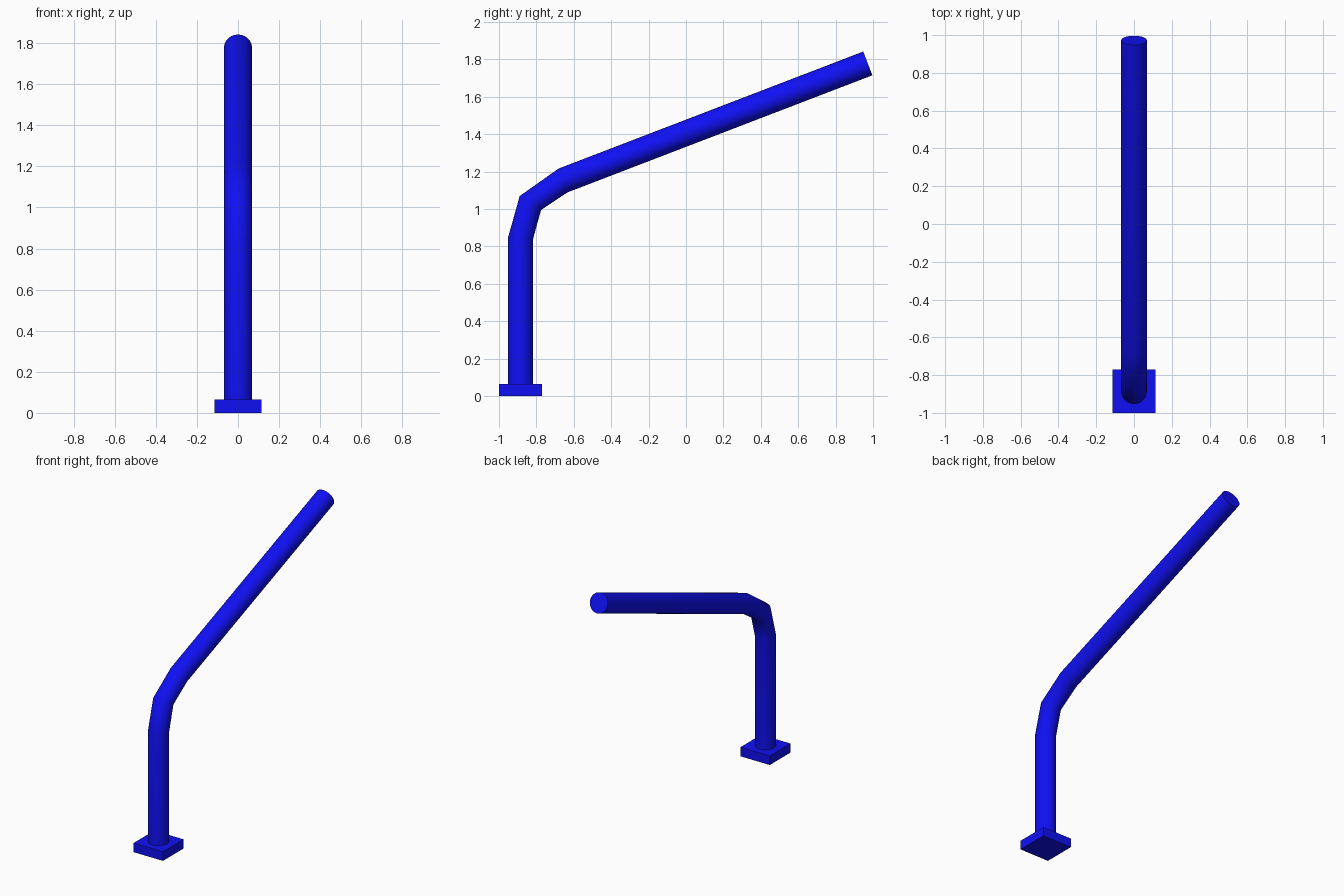
import bpy, bmesh, math
from mathutils import Vector

if "Cube" in bpy.data.objects:
    bpy.data.objects.remove(bpy.data.objects["Cube"])

blue = bpy.data.materials.new("blue_paint")
blue.diffuse_color = (0.005, 0.005, 0.9, 1)
blue.use_nodes = True
blue.node_tree.nodes["Principled BSDF"].inputs["Base Color"].default_value = blue.diffuse_color


def add_object(name, bm):
    bmesh.ops.recalc_face_normals(bm, faces=bm.faces)
    mesh = bpy.data.meshes.new(name)
    bm.to_mesh(mesh)
    bm.free()
    mesh.materials.append(blue)
    obj = bpy.data.objects.new(name, mesh)
    bpy.context.collection.objects.link(obj)
    return obj


# Square foot plate
bm = bmesh.new()
bmesh.ops.create_cube(bm, size=1)
bmesh.ops.scale(bm, vec=(0.23, 0.23, 0.064), verts=bm.verts)
bmesh.ops.translate(bm, vec=(0, -0.885, 0.032), verts=bm.verts)
add_object("base_plate", bm)

# Bent round pole: path stations (y, z, pitch of the tube in degrees)
stations = [(-0.885, 0.03, 90), (-0.885, 0.842, 90), (-0.832, 1.032, 57),
            (-0.658, 1.152, 20), (0.972, 1.778, 21)]
RADIUS, SIDES = 0.068, 48
bm = bmesh.new()
rings = []
for y, z, pitch in stations:
    p = math.radians(pitch)
    across = Vector((0, -math.sin(p), math.cos(p)))
    ring = []
    for i in range(SIDES):
        a = math.tau * i / SIDES
        offset = Vector((math.cos(a), 0, 0)) + across * math.sin(a)
        ring.append(bm.verts.new(Vector((0, y, z)) + offset * RADIUS))
    rings.append(ring)
for lower, upper in zip(rings, rings[1:]):
    for i in range(SIDES):
        j = (i + 1) % SIDES
        bm.faces.new((lower[i], lower[j], upper[j], upper[i]))
bm.faces.new(rings[0])
bm.faces.new(rings[-1])
pole = add_object("bent_pole", bm)

# Smooth tube wall with crisp end caps
bpy.context.view_layer.objects.active = pole
pole.select_set(True)
bpy.ops.object.shade_smooth_by_angle(angle=math.radians(45))
